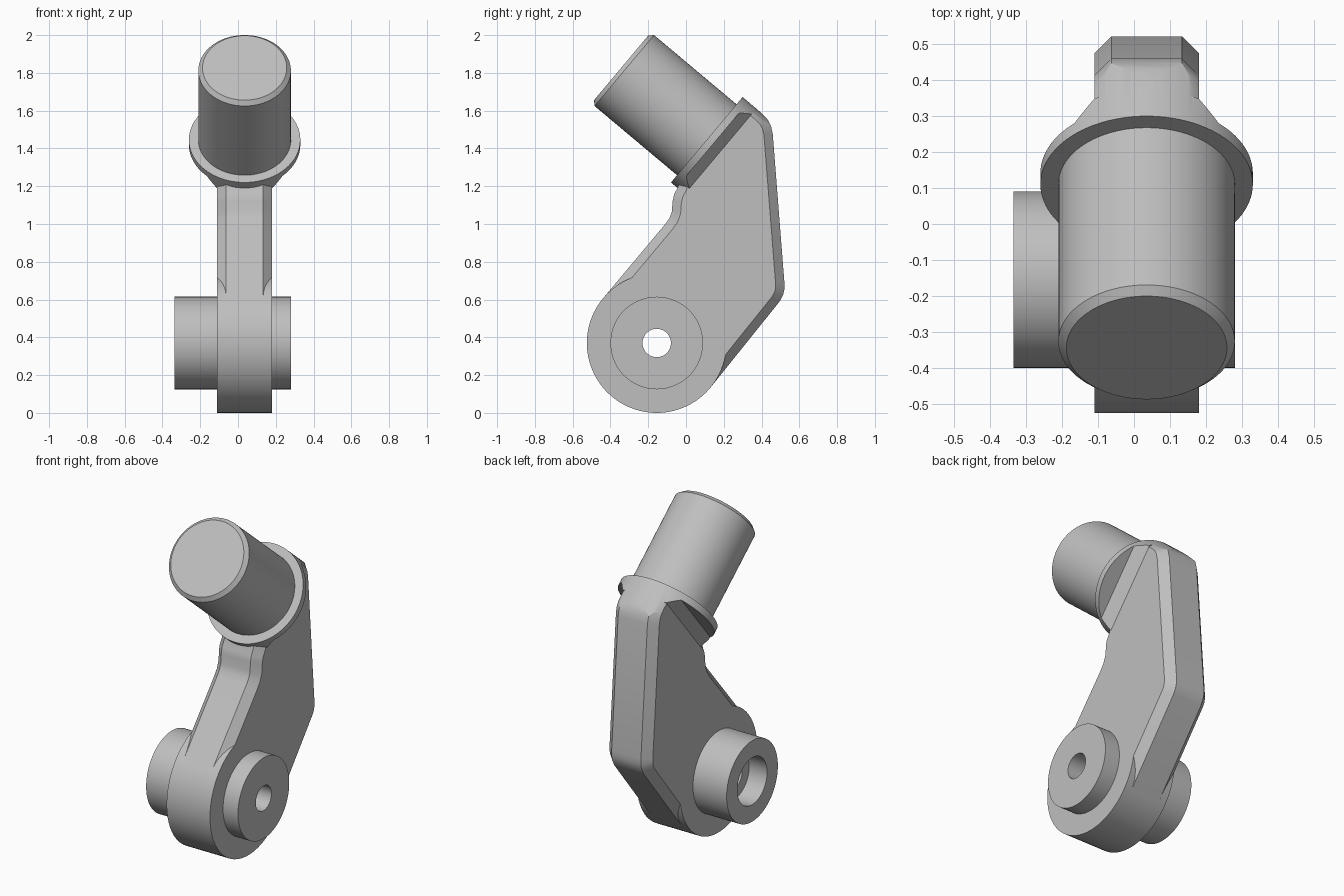
import bpy, bmesh, math
from mathutils import Matrix, Vector

if "Cube" in bpy.data.objects:
    bpy.data.objects.remove(bpy.data.objects["Cube"], do_unlink=True)

grey = bpy.data.materials.new("light_grey")
grey.use_nodes = True
grey.diffuse_color = (0.52, 0.52, 0.52, 1)
grey.node_tree.nodes["Principled BSDF"].inputs["Base Color"].default_value = (0.52, 0.52, 0.52, 1)

MID = 0.035                      # centre plane of the arm
HALF = 0.145                     # half thickness of the arm
PIVOT = Vector((MID, -0.155, 0.37))
# Tilted frame of the post: local z runs out along the post
POST = Matrix.Translation((MID, 0.11, 1.446)) @ Matrix.Rotation(math.radians(50), 4, 'X')
# Frame whose local z runs along world x, local x = world y, local y = world z
SIDE = Matrix(((0, 0, 1, 0), (1, 0, 0, 0), (0, 1, 0, 0), (0, 0, 0, 1)))


def finish(name, bm, matrix):
    bmesh.ops.recalc_face_normals(bm, faces=bm.faces)
    mesh = bpy.data.meshes.new(name)
    bm.transform(matrix)
    bm.to_mesh(mesh)
    bm.free()
    mesh.materials.append(grey)
    ob = bpy.data.objects.new(name, mesh)
    bpy.context.collection.objects.link(ob)
    return ob


def prism(name, points, low, high, matrix, chamfer=0.0):
    """Extrude a 2D outline along local z, optionally chamfering both rims."""
    bm = bmesh.new()
    base = bm.faces.new([bm.verts.new((a, b, low)) for a, b in points])
    top = bmesh.ops.extrude_face_region(bm, geom=[base], use_keep_orig=True)
    bmesh.ops.translate(bm, vec=(0, 0, high - low),
                        verts=[v for v in top["geom"] if isinstance(v, bmesh.types.BMVert)])
    bmesh.ops.recalc_face_normals(bm, faces=bm.faces)
    if chamfer:
        rims = [e for e in bm.edges if abs(e.verts[0].co.z - e.verts[1].co.z) < 1e-5]
        bmesh.ops.bevel(bm, geom=rims, offset=chamfer, segments=1,
                        affect='EDGES', clamp_overlap=False)
    return finish(name, bm, matrix)


def arc(radius, start, end, steps):
    angles = [math.radians(start + (end - start) * i / steps) for i in range(steps + 1)]
    return [(radius * math.cos(a), radius * math.sin(a)) for a in angles]


def cylinder(name, radius, low, high, matrix, chamfer=0.0):
    return prism(name, arc(radius, 0, 360, 96)[:-1], low, high, matrix, chamfer)


def combine(ob, tool, operation):
    mod = ob.modifiers.new("cut", 'BOOLEAN')
    mod.operation, mod.object, mod.solver = operation, tool, 'EXACT'
    bpy.context.view_layer.objects.active = ob
    bpy.ops.object.modifier_apply(modifier=mod.name)
    bpy.data.objects.remove(tool, do_unlink=True)


# Angled arm plate, outlined from the side as (y, z)
outline = [(-0.438, 0.608), (-0.112, 0.997), (-0.088, 1.03), (-0.075, 1.065),
           (-0.071, 1.12), (-0.062, 1.16), (-0.042, 1.195), (-0.036, 1.239),
           (0.315, 1.658), (0.40, 1.587), (0.43, 1.557), (0.449, 1.522), (0.459, 1.48),
           (0.521, 0.69), (0.521, 0.655), (0.514, 0.624), (0.495, 0.569 + 0.02),
           (0.128, 0.132)]
arm = prism("arm_plate", outline, MID - HALF, MID + HALF, SIDE, 0.047)

# Round the arm top to the flange radius
dome = arc(0.295, 0, 180, 48) + [(-0.295, -2), (0.295, -2)]
combine(arm, prism("dome_cutter", dome, -2, -0.01, POST), 'INTERSECT')

# Pivot hub and its through boss
hub_frame = Matrix.Translation(PIVOT) @ SIDE
hub = cylinder("pivot_hub", 0.37, -HALF, HALF, hub_frame)
boss = cylinder("pivot_boss", 0.245, -0.37, 0.245, hub_frame)
for part in (arm, hub, boss):
    combine(part, cylinder("bore_cutter", 0.075, -1, 1, hub_frame), 'DIFFERENCE')
combine(boss, cylinder("counterbore_cutter", 0.142, -1, -0.25, hub_frame), 'DIFFERENCE')

# Flange with a tapered neck down to the arm thickness
flange = cylinder("flange", 0.295, -0.04, 0, POST)
taper = [(-0.2, -0.02), (-0.2, -0.04), (-HALF, -0.095),
         (HALF, -0.095), (0.2, -0.04), (0.2, -0.02)]
upright = Matrix.Rotation(math.radians(90), 4, 'X')
neck = prism("flange_neck", taper, -0.35, 0.35, POST @ upright)
combine(neck, cylinder("neck_cutter", 0.295, -0.3, 0.1, POST), 'INTERSECT')

# Post with chamfered end
post = cylinder("post", 0.245, -0.03, 0.592, POST, 0.022)

bpy.ops.object.select_all(action='DESELECT')
for part in (arm, hub, boss, flange, neck, post):
    part.select_set(True)
bpy.context.view_layer.objects.active = arm
bpy.ops.object.shade_smooth_by_angle(angle=math.radians(25))
